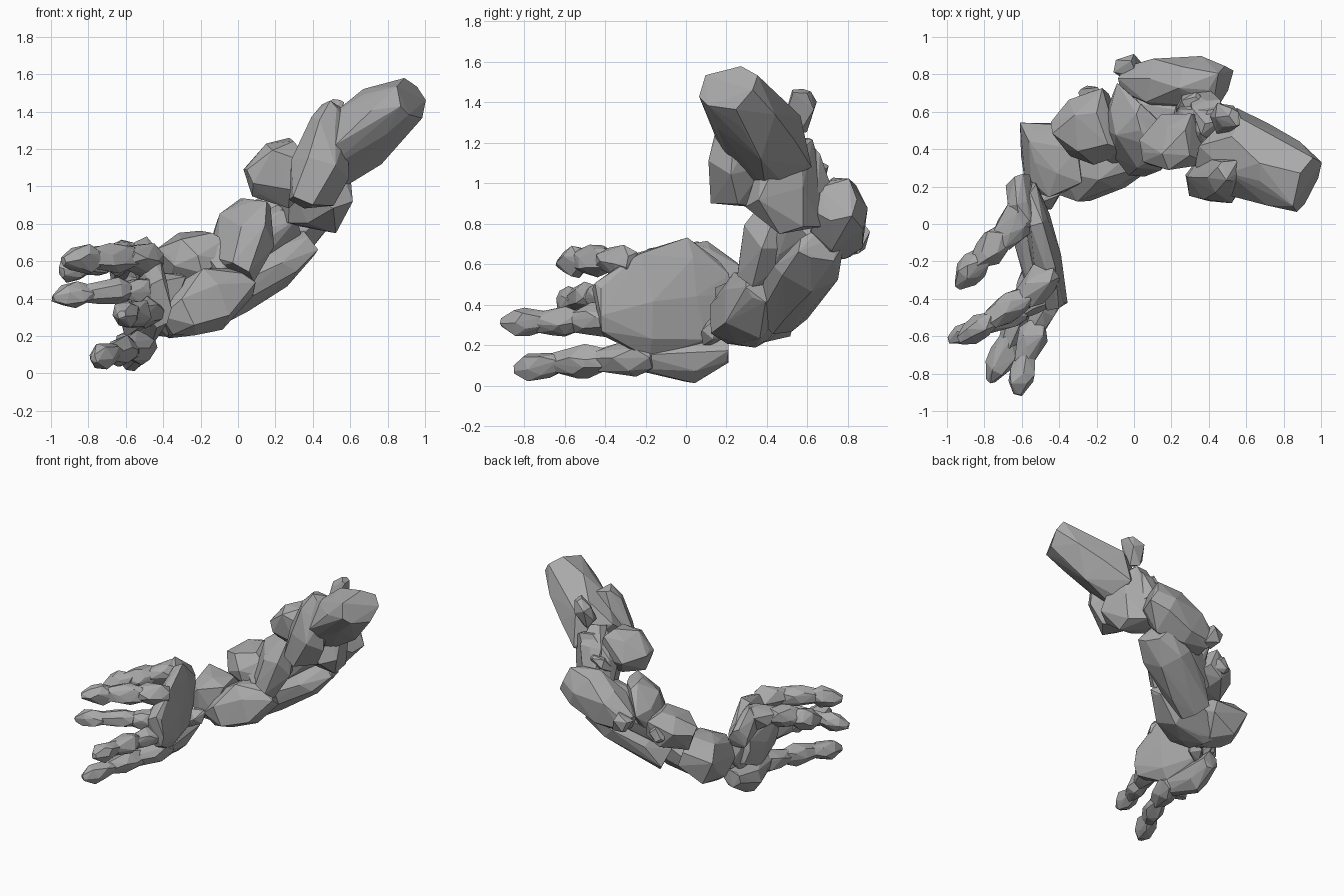
import bpy, bmesh, math, random
from mathutils import Vector

stone = bpy.data.materials.new("grey stone")
stone.diffuse_color = (0.40, 0.40, 0.40, 1)


def rock(name, stations, sides=7, jitter=0.16):
    """Faceted boulder: hull around jittered rings, station = (x, y, z, width radius, height radius)."""
    random.seed(name)
    pts = [Vector(s[:3]) for s in stations]
    axis = (pts[-1] - pts[0]).normalized()
    u = axis.cross(Vector((0, 0, 1))).normalized()
    v = u.cross(axis)
    bm = bmesh.new()
    for c, s in zip(pts, stations):
        turn = random.random() * math.tau
        for i in range(sides):
            a = turn + math.tau * (i + random.uniform(-.28, .28)) / sides
            k = 1.07 + random.uniform(-jitter, jitter)
            slide = random.uniform(-.3, .3) * min(s[3], s[4])
            bm.verts.new(c + u * math.cos(a) * s[3] * k + v * math.sin(a) * s[4] * k + axis * slide)
    res = bmesh.ops.convex_hull(bm, input=bm.verts)
    loose = {g for g in res["geom_interior"] + res["geom_unused"] if isinstance(g, bmesh.types.BMVert)}
    bmesh.ops.delete(bm, geom=list(loose), context='VERTS')
    bmesh.ops.recalc_face_normals(bm, faces=bm.faces)
    # Keep every chunk above the ground
    for vert in bm.verts:
        vert.co.z = max(vert.co.z, 0)
    me = bpy.data.meshes.new(name)
    bm.to_mesh(me)
    bm.free()
    me.materials.append(stone)
    ob = bpy.data.objects.new(name, me)
    bpy.context.collection.objects.link(ob)


def finger(name, path, r):
    """Three overlapping knuckle stones along a path, thinning to the tip."""
    for i, (a, b) in enumerate(zip(path, path[1:])):
        a, b = Vector(a), Vector(b)
        last = i == len(path) - 2
        s = r * (1 - .08 * i)
        rows = [(-.08, .7), (.3, 1), (.65, .92), (1 if last else 1.08, .35 if last else .65)]
        rock(f"{name}_{i + 1}", [(*a.lerp(b, t), s * k, s * k) for t, k in rows], 6)


# Upper arm
rock("upper_arm", [(.92, .21, 1.48, .15, .11), (.8, .27, 1.4, .18, .16),
                   (.6, .38, 1.26, .21, .18), (.46, .43, 1.12, .18, .16)], 7, .12)
rock("upper_arm_front", [(.51, .29, 1.43, .06, .06), (.49, .26, 1.32, .09, .11),
                         (.44, .24, 1.1, .14, .14), (.38, .23, .91, .1, .11)], 6)
rock("upper_arm_inner", [(.07, .39, 1.03, .07, .09), (.2, .42, 1.07, .15, .17), (.34, .46, 1.12, .13, .15)])
rock("upper_arm_core", [(.46, .5, 1.18, .12, .13), (.4, .49, .98, .15, .22), (.37, .56, .8, .13, .16)])
rock("upper_arm_shard", [(.54, .57, 1.45, .05, .03), (.49, .59, 1.4, .06, .06), (.45, .54, 1.28, .06, .06)], 5)
rock("upper_arm_back", [(.42, .5, 1.24, .06, .06), (.4, .6, 1.1, .09, .08), (.38, .65, .95, .08, .09)], 6)

# Elbow
rock("elbow", [(.47, .75, .92, .1, .11), (.33, .76, .86, .14, .18),
               (.12, .75, .76, .15, .16), (-.03, .77, .7, .08, .08)], 7, .12)
rock("elbow_spur", [(-.07, .83, .7, .06, .07), (.02, .84, .74, .06, .08)], 5)

# Forearm
rock("forearm_lower", [(.36, .67, .7, .12, .09), (.2, .6, .59, .16, .12),
                       (0, .52, .46, .15, .13), (-.15, .46, .36, .13, .11)])
rock("forearm_front", [(.1, .5, .91, .14, .06), (.03, .49, .76, .25, .13), (-.05, .41, .55, .2, .1)])
rock("forearm_core", [(.26, .62, .82, .1, .1), (.08, .58, .7, .14, .13), (-.18, .46, .54, .14, .13)])
rock("forearm_side", [(-.12, .55, .68, .18, .1), (-.26, .5, .63, .19, .14), (-.38, .47, .57, .1, .09)])
rock("forearm_end", [(.05, .38, .49, .1, .08), (-.13, .33, .41, .17, .15),
                     (-.3, .29, .32, .18, .13), (-.39, .28, .26, .12, .08)])

# Wrist
rock("wrist", [(-.33, .36, .38, .17, .17), (-.46, .35, .39, .19, .18), (-.58, .36, .42, .15, .12)])

# Palm, back and heel of the hand, thumb mount
rock("palm", [(-.57, .2, .47, .05, .14), (-.52, .04, .45, .07, .27),
              (-.47, -.2, .41, .08, .25), (-.42, -.43, .38, .06, .13)], 8, .07)
rock("hand_back", [(-.6, .14, .4, .05, .11), (-.56, -.08, .36, .07, .16), (-.5, -.34, .38, .07, .13)])
rock("hand_heel", [(-.55, .2, .18, .06, .06), (-.57, .02, .12, .09, .11),
                   (-.52, -.24, .15, .06, .07)])
rock("thumb_mount", [(-.62, .23, .52, .06, .08), (-.6, .08, .6, .07, .1), (-.57, -.03, .63, .06, .08)])

# Fingers
finger("thumb", [(-.57, .07, .62), (-.7, -.07, .62), (-.82, -.19, .59), (-.94, -.33, .54)], .09)
finger("index_finger", [(-.45, -.27, .6), (-.58, -.39, .62), (-.76, -.51, .62), (-.93, -.62, .6)], .083)
finger("middle_finger", [(-.44, -.36, .45), (-.6, -.46, .44), (-.8, -.55, .43), (-.99, -.62, .4)], .072)
finger("ring_finger", [(-.45, -.36, .33), (-.52, -.54, .32), (-.58, -.72, .32), (-.62, -.91, .31)], .08)
finger("little_finger", [(-.5, -.18, .14), (-.58, -.42, .13), (-.67, -.63, .11), (-.77, -.84, .075)], .08)

# Small shards wedged into the joints
for i, (x, y, z) in enumerate([(.3, .64, 1.04), (-.22, .67, .64), (-.47, .14, .27), (-.48, -.28, .57)]):
    d = Vector((.05, .04 * (-1) ** i, .05))
    rock(f"joint_shard_{i + 1}", [(x - d.x, y - d.y, z - d.z, .03, .03), (x, y, z, .07, .06),
                                  (x + d.x, y + d.y, z + d.z, .03, .02)], 5)
